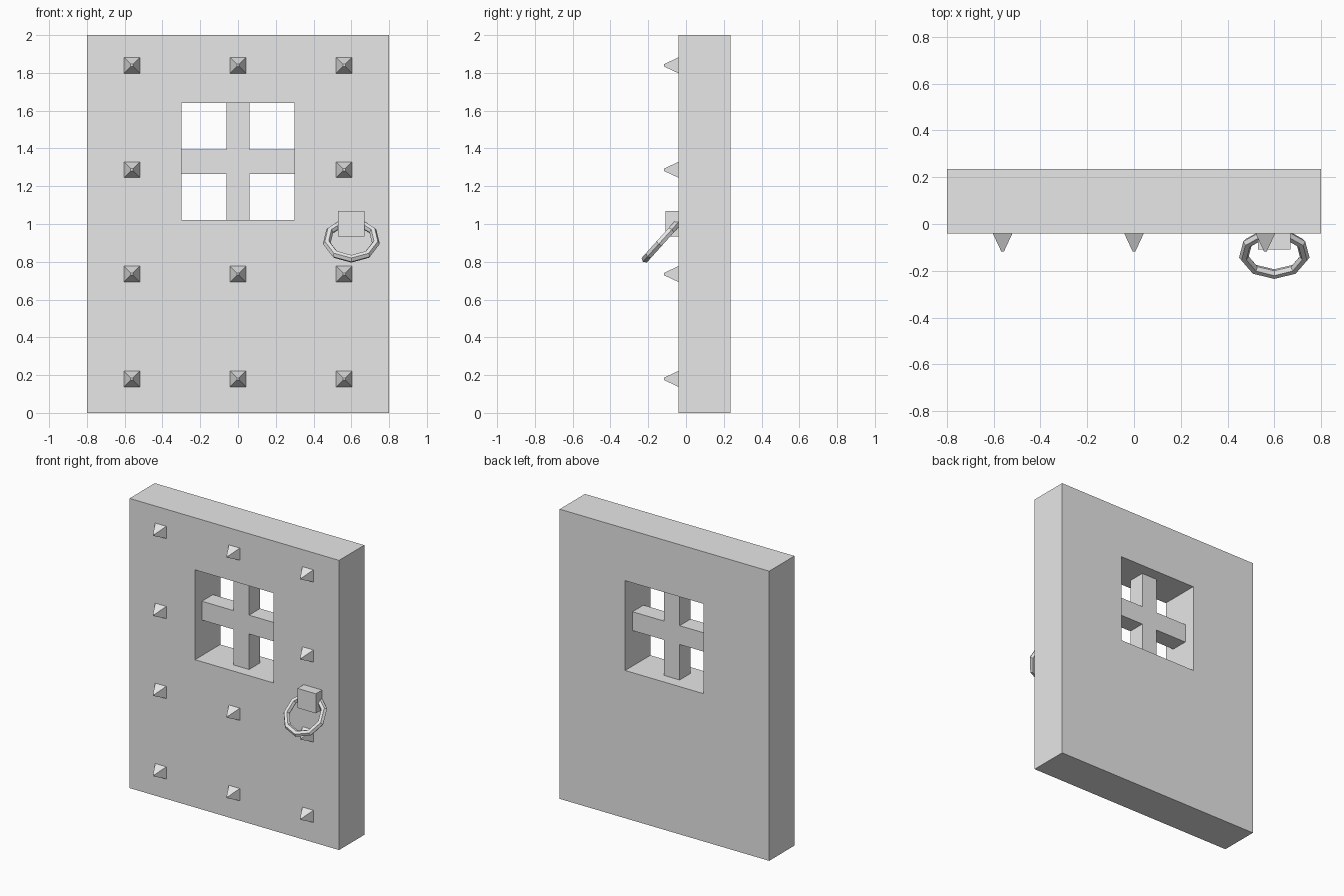
import bpy
import math
from mathutils import Matrix, Vector

cube = bpy.data.objects.get("Cube")
if cube:
    bpy.data.objects.remove(cube, do_unlink=True)

grey = bpy.data.materials.new("plain grey")
grey.use_nodes = True
grey.diffuse_color = (0.8, 0.8, 0.8, 1)
grey.node_tree.nodes["Principled BSDF"].inputs["Base Color"].default_value = (0.8, 0.8, 0.8, 1)

FRONT, BACK = -0.04, 0.235


def add_mesh(name, verts, faces):
    mesh = bpy.data.meshes.new(name)
    mesh.from_pydata(verts, [], faces)
    mesh.materials.append(grey)
    obj = bpy.data.objects.new(name, mesh)
    bpy.context.collection.objects.link(obj)
    return obj


def box(name, x, y, z):
    """Box from (min, max) ranges."""
    verts = [(a, b, c) for a in x for b in y for c in z]
    faces = [(0, 1, 3, 2), (4, 6, 7, 5), (0, 4, 5, 1), (2, 3, 7, 6), (0, 2, 6, 4), (1, 5, 7, 3)]
    return add_mesh(name, verts, faces)


def door_panel():
    """Slab with a square window: outer and inner loops, front and back."""
    def loop(x, low, high, y):
        return [(-x, y, low), (x, y, low), (x, y, high), (-x, y, high)]
    verts = []
    for y in (FRONT, BACK):
        verts += loop(0.8, 0, 2, y) + loop(0.3, 1.02, 1.64, y)
    faces = []
    for i in range(4):
        j = (i + 1) % 4
        faces += [(i, j, j + 4, i + 4), (j + 8, i + 8, i + 12, j + 12),
                  (j, i, i + 8, j + 8), (i + 4, j + 4, j + 12, i + 12)]
    return add_mesh("door_panel", verts, faces)


def stud(name, x, z):
    """Blunt four-sided spike pointing forward."""
    verts = []
    for half, y in ((0.042, FRONT), (0.006, -0.117)):
        verts += [(x + sx * half, y, z + sz * half)
                  for sx, sz in ((-1, -1), (1, -1), (1, 1), (-1, 1))]
    faces = [(4, 5, 6, 7), (3, 2, 1, 0)]
    faces += [(i, (i + 1) % 4, (i + 1) % 4 + 4, i + 4) for i in range(4)]
    return add_mesh(name, verts, faces)


def ring(name, centre, major, minor, segments, sides, tilt):
    """Faceted torus with one corner at the bottom, leaning out from the door."""
    place = Matrix.Translation(centre) @ Matrix.Rotation(tilt, 4, 'X')
    verts, faces = [], []
    for i in range(segments):
        a = math.tau * i / segments
        for k in range(sides):
            b = math.tau * k / sides
            r = major + minor * math.cos(b)
            verts.append(place @ Vector((r * math.sin(a), minor * math.sin(b), -r * math.cos(a))))
            n, m = (i + 1) % segments, (k + 1) % sides
            faces.append((i * sides + k, n * sides + k, n * sides + m, i * sides + m))
    return add_mesh(name, verts, faces)


# Door slab and the crossed window bars set in its depth
door_panel()
box("window_bar_vertical", (-0.06, 0.06), (0.035, 0.155), (1.02, 1.64))
box("window_bar_horizontal", (-0.3, 0.3), (0.035, 0.155), (1.265, 1.395))

# Studs in rows, leaving out the one where the window is
for row, z in enumerate((0.18, 0.735, 1.287, 1.84)):
    for col, x in enumerate((-0.562, 0, 0.562)):
        if (row, col) != (2, 1):
            stud(f"stud_{row}_{col}", x, z)

# Handle block and ring
box("handle_block", (0.53, 0.67), (-0.108, FRONT), (0.935, 1.07))
ring("handle_ring", (0.6, -0.126, 0.914), 0.132, 0.021, 9, 6, -math.radians(42))
